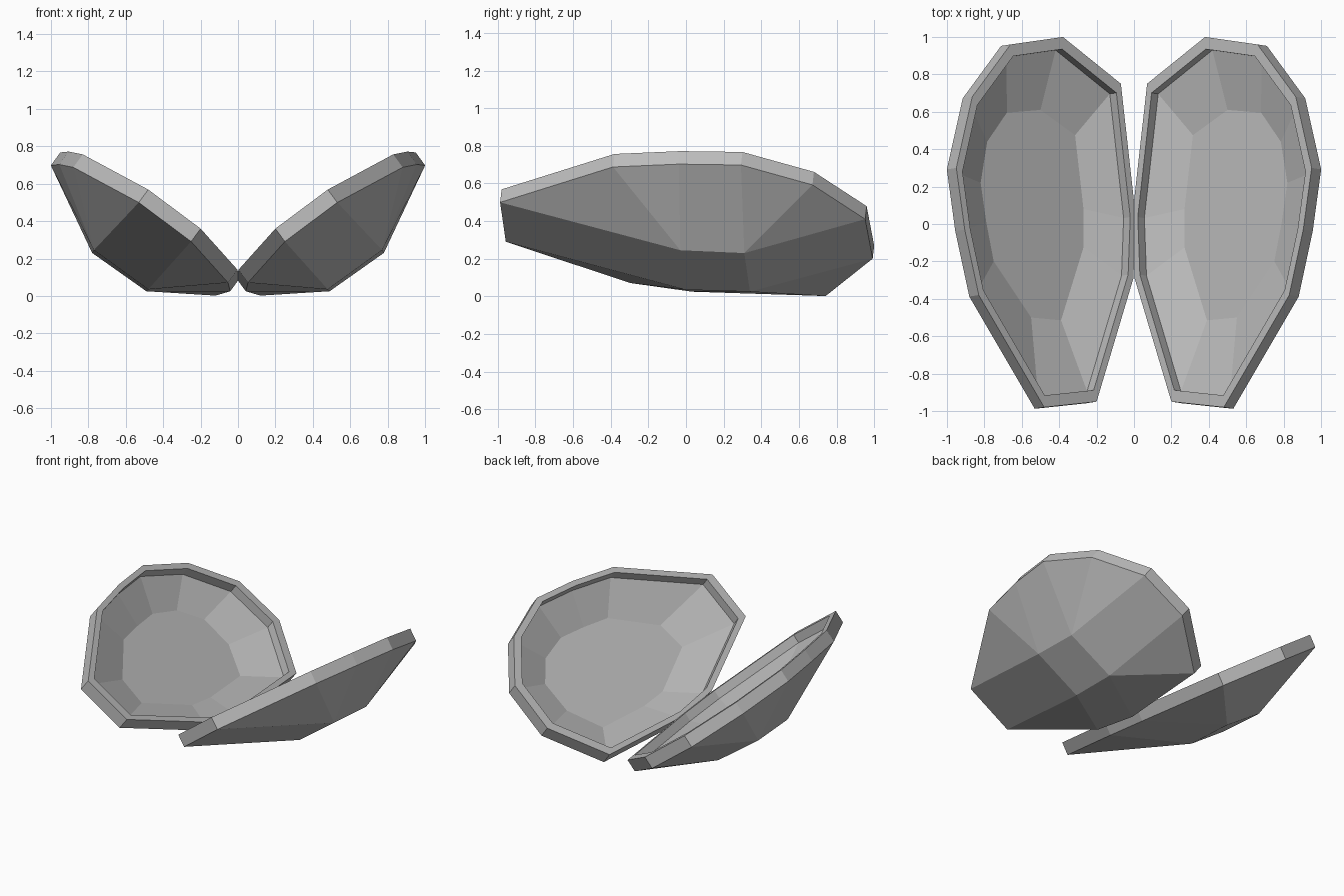
import bpy, bmesh
from mathutils import Vector

cube = bpy.data.objects.get("Cube")
if cube:
    bpy.data.objects.remove(cube, do_unlink=True)

grey = bpy.data.materials.new("shell_grey")
grey.use_nodes = True
grey.diffuse_color = (0.5, 0.5, 0.5, 1)
grey.node_tree.nodes["Principled BSDF"].inputs["Base Color"].default_value = (0.5, 0.5, 0.5, 1)

# The rim lies in one tilted plane
NORMAL = Vector((-0.733, 0.114, 1)).normalized()


def rim_height(x, y):
    return 0.105 + 0.733 * x - 0.114 * y


# Outline of the rim, from the back hinge corner round the outside
RIM = [(0.07, 0.75), (0.38, 1.0), (0.66, 0.96), (0.865, 0.68), (0.95, 0.30), (0.905, -0.03),
       (0.83, -0.38), (0.48, -0.98), (0.20, -0.95), (0.003, -0.29), (-0.009, 0.04)]
# Outline of the flat cavity floor, in the same order
FLOOR = [(0.315, 0.475), (0.50, 0.61), (0.68, 0.595), (0.785, 0.44), (0.82, 0.22), (0.79, 0.01),
         (0.75, -0.20), (0.55, -0.50), (0.39, -0.515), (0.27, -0.125), (0.27, 0.08)]
# Four corners of the underside, and the corner each rim point runs down to
BASE = {"A": (0.77, -0.03, 0.245), "B": (0.78, 0.31, 0.23),
        "C": (0.48, 0.0, 0.035), "D": (0.49, 0.34, 0.025)}
RUNS_TO = "DDBBBAAACCD"


def make_shell(name, side):
    bm = bmesh.new()

    def vert(p):
        return bm.verts.new((side * p[0], p[1], max(p[2], 0)))

    def bridge(a, b):
        for i in range(len(a)):
            j = (i + 1) % len(a)
            quad = list(dict.fromkeys((a[i], a[j], b[j], b[i])))
            bm.faces.new(quad)

    top = [Vector((x, y, rim_height(x, y))) for x, y in RIM]
    inner = []
    for x, y in RIM:
        ix, iy = 0.44 + (x - 0.44) * 0.935, y * 0.935
        inner.append(Vector((ix, iy, rim_height(ix, iy))))

    outer_top = [vert(p) for p in top]
    outer_low = [vert(p - NORMAL * 0.086) for p in top]
    inner_top = [vert(p) for p in inner]
    inner_low = [vert(p - NORMAL * 0.06) for p in inner]
    floor = [vert((x, y, rim_height(x, y) - 0.19)) for x, y in FLOOR]
    corners = {k: vert(p) for k, p in BASE.items()}

    # Cavity, rim and rim band
    bm.faces.new(floor)
    bridge(floor, inner_low)
    bridge(inner_low, inner_top)
    bridge(inner_top, outer_top)
    bridge(outer_top, outer_low)
    # Faceted underside
    bridge(outer_low, [corners[k] for k in RUNS_TO])
    bm.faces.new([corners[k] for k in "ABDC"])

    bmesh.ops.recalc_face_normals(bm, faces=bm.faces)
    mesh = bpy.data.meshes.new(name)
    bm.to_mesh(mesh)
    bm.free()
    mesh.materials.append(grey)
    bpy.context.collection.objects.link(bpy.data.objects.new(name, mesh))


make_shell("left_shell", 1)
make_shell("right_shell", -1)
